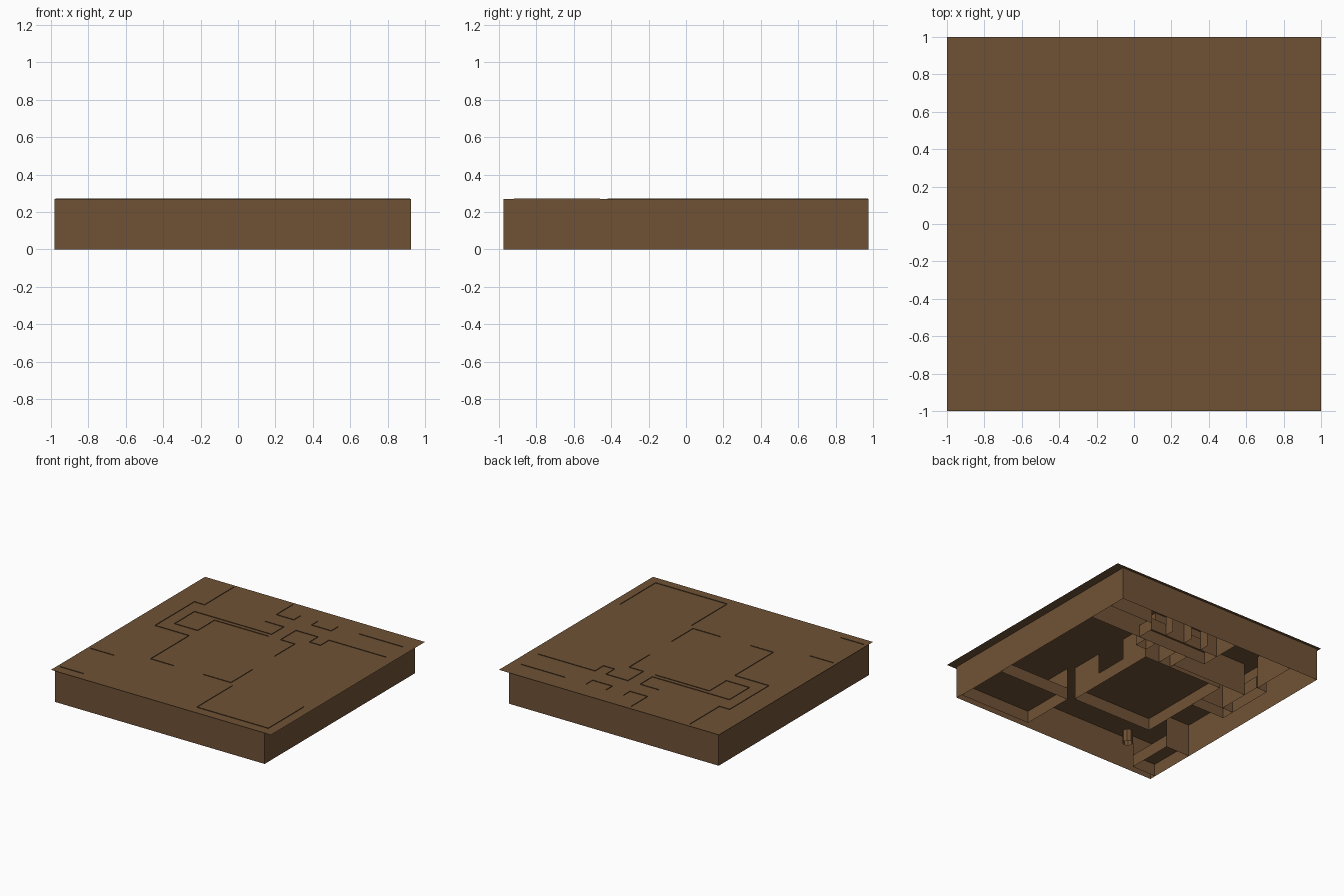
import bpy, bmesh, math

if "Cube" in bpy.data.objects:
    bpy.data.objects.remove(bpy.data.objects["Cube"])

ROOF, TOP, FLOOR = 0.268, 0.273, 0.10

brown = bpy.data.materials.new("brown")
brown.diffuse_color = (0.16, 0.084, 0.036, 1)
brown.use_nodes = True
brown.node_tree.nodes["Principled BSDF"].inputs["Base Color"].default_value = brown.diffuse_color


def build(name, fill):
    bm = bmesh.new()
    fill(bm)
    bmesh.ops.remove_doubles(bm, verts=bm.verts, dist=1e-5)
    me = bpy.data.meshes.new(name)
    bm.to_mesh(me)
    bm.free()
    me.materials.append(brown)
    ob = bpy.data.objects.new(name, me)
    bpy.context.collection.objects.link(ob)
    return ob


def sheet(bm, pts, z0, z1):
    """Thin upright walls along a plan path."""
    for (ax, ay), (bx, by) in zip(pts, pts[1:]):
        bm.faces.new([bm.verts.new(p) for p in
                      ((ax, ay, z0), (bx, by, z0), (bx, by, z1), (ax, ay, z1))])


def flat(bm, x0, x1, y0, y1, z):
    bm.faces.new([bm.verts.new(p) for p in
                  ((x0, y0, z), (x1, y0, z), (x1, y1, z), (x0, y1, z))])


def ring(x0, x1, y0, y1):
    return [(x0, y0), (x1, y0), (x1, y1), (x0, y1), (x0, y0)]


# roof sheet and outer shell
build("roof_sheet", lambda bm: flat(bm, -1, 1, -1, 1, ROOF))
build("outer_walls", lambda bm: sheet(bm, ring(-0.98, 0.925, -0.975, 0.975), 0, ROOF))


# rooms: raised floor with an open base edge below it
def room(name, x0, x1, y0, y1):
    def fill(bm):
        flat(bm, x0, x1, y0, y1, FLOOR)
        sheet(bm, ring(x0, x1, y0, y1), 0, FLOOR)
    build(name, fill)


room("central_room_floor", -0.50, 0.23, -0.42, 0.41)
room("southeast_room_floor", 0.27, 0.92, -0.92, -0.46)
room("southwest_room_floor", -0.975, -0.76, -0.92, -0.525)
room("west_passage_floor", -0.81, -0.50, 0.08, 0.19)
room("northwest_passage_floor", -0.81, -0.71, 0.19, 0.59)
room("middle_passage_floor", -0.01, 0.10, 0.41, 0.61)
room("north_passage_floor", -0.18, 0.46, 0.61, 0.755)

# full-height inner walls, which just break through the roof sheet
walls = {
    "west_passage_wall": [(-0.717, 0.972), (-0.717, 0.59), (-0.81, 0.59), (-0.81, 0.08),
                          (-0.50, 0.08), (-0.50, -0.42), (-0.29, -0.42)],
    "north_room_south_wall": [(-0.50, 0.19), (-0.71, 0.19), (-0.71, 0.45), (-0.01, 0.45),
                              (-0.01, 0.61), (-0.18, 0.61)],
    "central_room_north_wall": [(-0.50, 0.19), (-0.50, 0.41), (-0.01, 0.41)],
    "central_room_east_wall": [(0.10, 0.61), (0.10, 0.41), (0.23, 0.41), (0.23, 0.144)],
    "central_room_corner_wall": [(0.23, -0.137), (0.23, -0.42), (-0.02, -0.42)],
    "southeast_room_wall": [(0.27, -0.46), (0.27, -0.92), (0.92, -0.92), (0.92, -0.46)],
    "southwest_room_front_wall": [(-0.975, -0.92), (-0.76, -0.92)],
    "southwest_room_back_wall": [(-0.975, -0.525), (-0.76, -0.525)],
    "north_room_east_wall": [(-0.18, 0.972), (-0.18, 0.755), (-0.02, 0.755), (-0.02, 0.84)],
    "north_passage_wall": [(0.10, 0.61), (0.30, 0.61), (0.30, 0.50), (0.40, 0.50),
                           (0.40, 0.61), (0.92, 0.61)],
    "northeast_room_wall": [(0.14, 0.84), (0.14, 0.755), (0.32, 0.755), (0.32, 0.84)],
    "northeast_back_wall": [(0.52, 0.83), (0.92, 0.83)],
}
for name, pts in walls.items():
    build(name, lambda bm: sheet(bm, pts, 0, TOP))

# small open post base
build("post", lambda bm: sheet(
    bm, [(-0.50 + 0.04 * math.cos(a * math.pi / 4), -0.67 + 0.04 * math.sin(a * math.pi / 4))
         for a in range(9)], 0, FLOOR))
